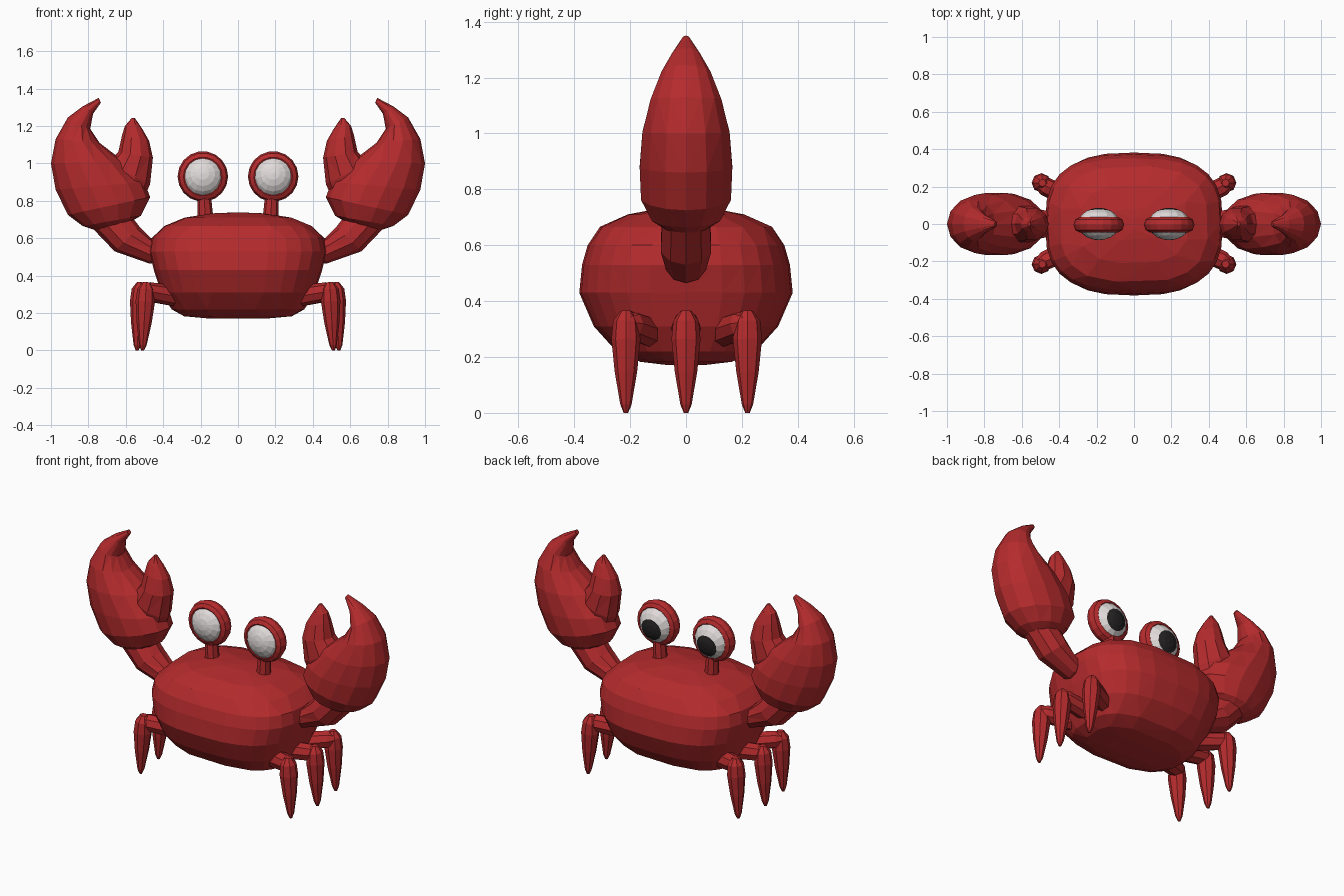
import bpy, bmesh, math
from mathutils import Vector, Matrix

if "Cube" in bpy.data.objects:
    bpy.data.objects.remove(bpy.data.objects["Cube"])


def material(name, rgb):
    m = bpy.data.materials.new(name)
    m.diffuse_color = (*rgb, 1)
    m.use_nodes = True
    m.node_tree.nodes["Principled BSDF"].inputs["Base Color"].default_value = m.diffuse_color
    return m


RED = material("shell red", (0.46, 0.024, 0.026))
WHITE = material("eye white", (0.75, 0.71, 0.70))
BLACK = material("pupil black", (0.018, 0.016, 0.016))


def finish(bm, name, *mats):
    bmesh.ops.recalc_face_normals(bm, faces=bm.faces)
    mesh = bpy.data.meshes.new(name)
    bm.to_mesh(mesh)
    bm.free()
    for m in mats:
        mesh.materials.append(m)
    obj = bpy.data.objects.new(name, mesh)
    bpy.context.collection.objects.link(obj)
    return obj


def ring(c, u, v, n, power=2):
    """Superellipse ring around c spanned by half axes u and v."""
    pts = []
    for i in range(n):
        t = 2 * math.pi * i / n
        a, b = math.cos(t), math.sin(t)
        a = math.copysign(abs(a) ** (2 / power), a)
        b = math.copysign(abs(b) ** (2 / power), b)
        pts.append(c + u * a + v * b)
    return pts


def loft(name, rings, side=1):
    bm = bmesh.new()
    rows = [[bm.verts.new((p.x * side, p.y, p.z)) for p in r] for r in rings]
    n = len(rows[0])
    for lo, hi in zip(rows, rows[1:]):
        for i in range(n):
            j = (i + 1) % n
            bm.faces.new((lo[i], lo[j], hi[j], hi[i]))
    bm.faces.new(rows[0])
    bm.faces.new(rows[-1])
    bmesh.ops.triangulate(bm, faces=bm.faces)
    return finish(bm, name, RED)


def slab(name, stations, side, n=12):
    """Loft from front-view outline pairs: inner x, z, outer x, z, half depth."""
    rings = []
    for x1, z1, x2, z2, d in stations:
        a, b = Vector((x1, 0, z1)), Vector((x2, 0, z2))
        rings.append(ring((a + b) / 2, (b - a) / 2, Vector((0, d, 0)), n))
    return loft(name, rings, side)


def limb(name, p, q, profile, side, n=8):
    """Round limb from p to q; profile holds (fraction, radius)."""
    p, q = Vector(p), Vector(q)
    d = (q - p).normalized()
    u = d.cross(Vector((0, 1, 0))).normalized()
    v = d.cross(u)
    return loft(name, [ring(p.lerp(q, f), u * r, v * r, n) for f, r in profile], side)


# Body: rounded box of superellipse levels (z, half x, half y)
levels = [(0.172, 0.19, 0.09), (0.183, 0.29, 0.17), (0.22, 0.355, 0.25),
          (0.31, 0.41, 0.33), (0.43, 0.45, 0.382), (0.53, 0.475, 0.372),
          (0.60, 0.462, 0.352), (0.665, 0.395, 0.31), (0.71, 0.29, 0.21),
          (0.733, 0.14, 0.09), (0.738, 0.04, 0.03)]
body = loft("body", [ring(Vector((0, 0, z)), Vector((hx, 0, 0)), Vector((0, hy, 0)), 28, 2.8)
                     for z, hx, hy in levels])
dec = body.modifiers.new("facets", 'DECIMATE')
dec.ratio = 0.6

ARM = [(0.38, 0.60, 0.36, 0.47, 0.07), (0.465, 0.60, 0.475, 0.465, 0.075),
       (0.525, 0.66, 0.66, 0.53, 0.095), (0.58, 0.73, 0.77, 0.645, 0.09)]
PALM = [(0.57, 0.69, 0.77, 0.645, 0.085), (0.52, 0.72, 0.83, 0.665, 0.125),
        (0.47, 0.82, 0.91, 0.725, 0.165), (0.50, 0.90, 0.975, 0.86, 0.17),
        (0.61, 1.01, 1.0, 1.0, 0.16), (0.74, 1.11, 0.975, 1.13, 0.13),
        (0.79, 1.185, 0.91, 1.245, 0.09), (0.775, 1.265, 0.83, 1.305, 0.05),
        (0.733, 1.325, 0.745, 1.35, 0.015)]
FINGER = [(0.50, 0.82, 0.70, 0.90, 0.08), (0.47, 0.89, 0.70, 1.0, 0.10),
          (0.455, 1.03, 0.64, 1.06, 0.09), (0.475, 1.12, 0.62, 1.15, 0.065),
          (0.515, 1.19, 0.605, 1.20, 0.04), (0.552, 1.243, 0.568, 1.243, 0.012)]

for side, label in ((-1, "left"), (1, "right")):
    # Arm and claw
    slab(label + "_arm", ARM, side, 10)
    slab(label + "_claw", PALM, side, 14)
    slab(label + "_claw_finger", FINGER, side, 10)

    # Three jointed legs
    for pos, y, x in (("front", -0.215, 0.485), ("middle", 0.0, 0.515), ("back", 0.22, 0.485)):
        limb(f"{label}_{pos}_upper_leg", (0.33, y * 0.6, 0.29), (x + 0.03, y, 0.322),
             [(0, 0.055), (0.8, 0.05), (1, 0.03)], side)
        limb(f"{label}_{pos}_lower_leg", (x + 0.005, y, 0.365), (x + 0.025, y, 0.0),
             [(0, 0.02), (0.1, 0.046), (0.28, 0.052), (0.6, 0.04),
              (0.92, 0.02), (1, 0.008)], side)

    # Eye stalk
    limb(label + "_eye_stalk", (0.172, 0, 0.66), (0.182, 0, 0.84),
         [(0, 0.045), (1, 0.036)], side)

    # Eye rim: flattened ring standing upright
    bpy.ops.mesh.primitive_torus_add(major_segments=18, minor_segments=8,
                                     major_radius=0.104, minor_radius=0.031)
    rim = bpy.context.object
    rim.name = label + "_eye_rim"
    rim.data.transform(Matrix.Translation((0.188 * side, -0.004, 0.93))
                       @ Matrix.Rotation(math.pi / 2, 4, 'X')
                       @ Matrix.Diagonal((1, 1, 1.3, 1)))
    rim.data.materials.append(RED)

    # Eyeball with the pupil as the cap of faces toward +y
    bm = bmesh.new()
    bmesh.ops.create_uvsphere(bm, u_segments=14, v_segments=10, radius=1)
    for f in bm.faces:
        f.material_index = 1 if f.calc_center_median().z > 0.8 else 0
    bm.transform(Matrix.Translation((0.188 * side, 0, 0.928))
                 @ Matrix.Diagonal((0.113, 0.086, 0.113, 1))
                 @ Matrix.Rotation(math.radians(-90 - 10), 4, 'X'))
    finish(bm, label + "_eyeball", WHITE, BLACK)
